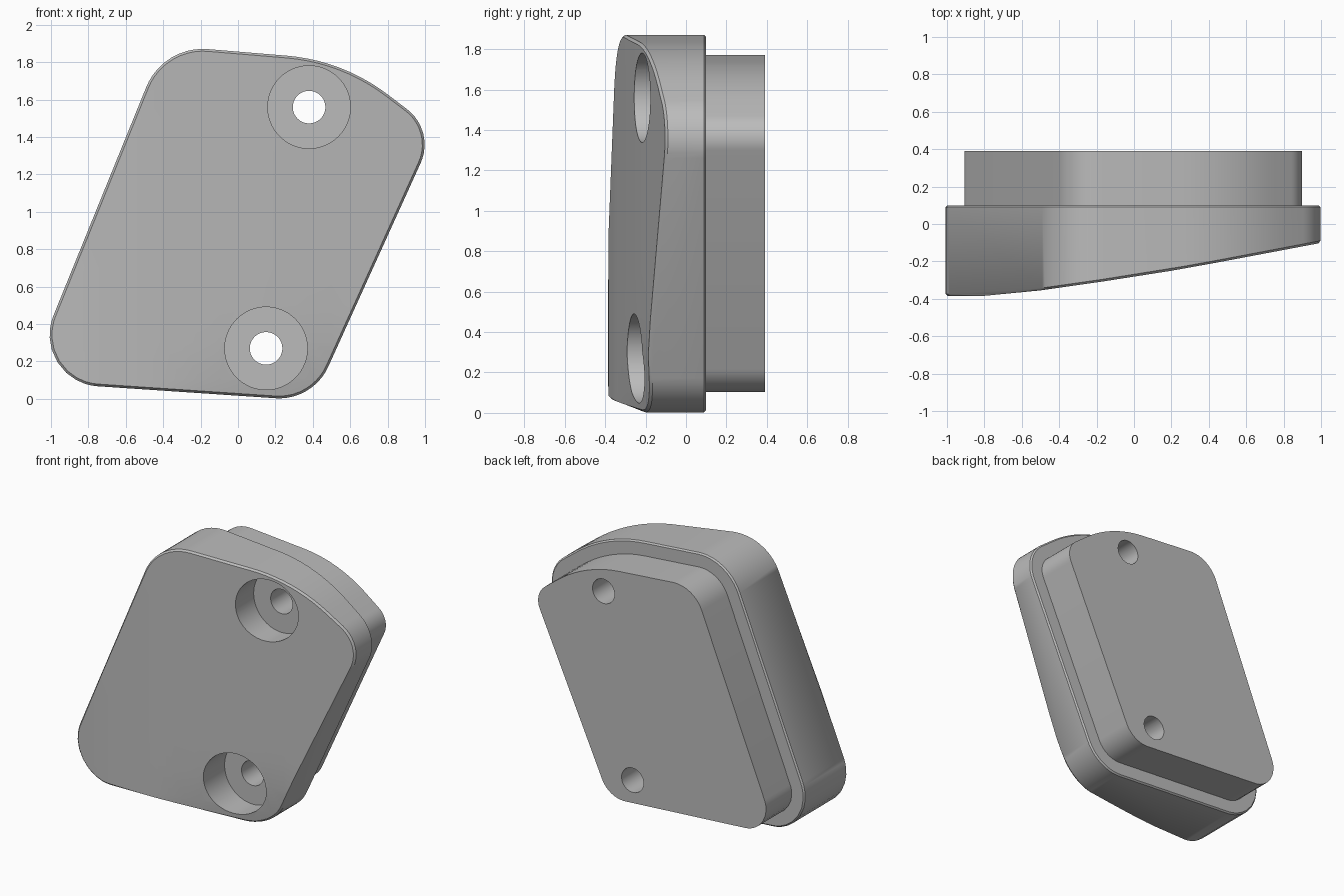
import bpy
import bmesh
import math
from mathutils import Vector

if "Cube" in bpy.data.objects:
    bpy.data.objects.remove(bpy.data.objects["Cube"])

grey = bpy.data.materials.new("plain grey")
grey.use_nodes = True
grey.diffuse_color = (0.5, 0.5, 0.5, 1)
grey.node_tree.nodes["Principled BSDF"].inputs["Base Color"].default_value = (0.5, 0.5, 0.5, 1)

# Corners of the slanted outline: x, z, length of the rounding along each side
CORNERS = [(-0.4, 1.89, 0.24), (-1.13, 0.093, 0.38), (0.4, -0.01, 0.2),
           (1.055, 1.434, 0.19), (0.56, 1.81, 0.3)]
# Front surface depth along x
DEPTH = [(-1.1, -0.387), (-0.8, -0.384), (-0.5, -0.355), (-0.17, -0.308),
         (0.2, -0.25), (0.45, -0.205), (1.1, -0.082)]


def outline(steps=10):
    points = []
    for i, (x, z, t) in enumerate(CORNERS):
        p = Vector((x, z))
        u = (Vector(CORNERS[i - 1][:2]) - p).normalized()
        v = (Vector(CORNERS[(i + 1) % len(CORNERS)][:2]) - p).normalized()
        half = u.angle(v) / 2
        centre = p + (u + v).normalized() * t / math.cos(half)
        radius = t * math.tan(half)
        a, b = p + u * t - centre, p + v * t - centre
        for k in range(steps + 1):
            points.append(centre + a.lerp(b, k / steps).normalized() * radius)
    return points


def inset(points, d):
    result = []
    for i, p in enumerate(points):
        a = (p - points[i - 1]).normalized()
        b = (points[(i + 1) % len(points)] - p).normalized()
        na, nb = Vector((-a.y, a.x)), Vector((-b.y, b.x))
        m = (na + nb).normalized()
        result.append(p + m * d / m.dot(na))
    return result


def front_depth(x, z):
    for (x0, y0), (x1, y1) in zip(DEPTH, DEPTH[1:]):
        if x <= x1:
            y = y0 + (y1 - y0) * (x - x0) / (x1 - x0)
            break
    # shallow facet at the lower edge
    fold = max(0, 0.6 * (x + 0.4) - 0.8 * (z - 0.04))
    return y + 0.09 * fold * max(0, min(1, 1 - z / 0.35))


# Body: sloped front plate with a stepped boss behind it
bm = bmesh.new()
base = outline()


def ring(d, y):
    return [bm.verts.new((p.x, y, p.y)) for p in inset(base, d)]


rings = [ring(0.012, -1), ring(0, -0.988), ring(0, 0.09), ring(0.01, 0.1),
         ring(0.1, 0.1), ring(0.1, 0.39)]
for r, s in zip(rings, rings[1:]):
    for i in range(len(r)):
        bm.faces.new((r[i - 1], r[i], s[i], s[i - 1]))
front = bm.faces.new(rings[0])
bm.faces.new(rings[-1])

# Cut the front cap into a grid so it can follow the slope
cap = [front]
cuts = [((-0.9 + 0.1 * i, 0, 0), (1, 0, 0)) for i in range(19)]
cuts += [((0, 0, 0.1 * i), (0, 0, 1)) for i in range(1, 19, 2)]
for co, no in cuts:
    cap = [f for f in bm.faces if all(v.co.y < -0.995 for v in f.verts)]
    geom = cap + list({e for f in cap for e in f.edges}) + list({v for f in cap for v in f.verts})
    bmesh.ops.bisect_plane(bm, geom=geom, plane_co=co, plane_no=no)
for v in bm.verts:
    if v.co.y < -0.9:
        v.co.y += 1 + front_depth(v.co.x, v.co.z)
bmesh.ops.triangulate(bm, faces=[f for f in bm.faces if len(f.verts) > 4])
bmesh.ops.recalc_face_normals(bm, faces=bm.faces)
mesh = bpy.data.meshes.new("mounting_plate")
bm.to_mesh(mesh)
bm.free()
body = bpy.data.objects.new("mounting_plate", mesh)
bpy.context.collection.objects.link(body)
mesh.materials.append(grey)


# Counterbored screw holes
def drill(x, z, radius, y0, y1):
    bpy.ops.mesh.primitive_cylinder_add(vertices=64, radius=radius, depth=y1 - y0,
                                        location=(x, (y0 + y1) / 2, z),
                                        rotation=(math.pi / 2, 0, 0))
    cutter = bpy.context.object
    cutter.name = "hole_cutter"
    cutter.hide_render = True
    cutter.data.materials.append(grey)
    mod = body.modifiers.new("hole", 'BOOLEAN')
    mod.operation = 'DIFFERENCE'
    mod.solver = 'EXACT'
    mod.object = cutter
    bpy.ops.object.select_all(action='DESELECT')
    body.select_set(True)
    bpy.context.view_layer.objects.active = body
    bpy.ops.object.modifier_apply(modifier=mod.name)
    bpy.data.objects.remove(cutter)


for hx, hz in [(0.38, 1.56), (0.15, 0.27)]:
    drill(hx, hz, 0.221, -0.8, -0.05)
    drill(hx, hz, 0.087, -0.7, 0.7)

bpy.ops.object.shade_smooth_by_angle(angle=math.radians(35))
